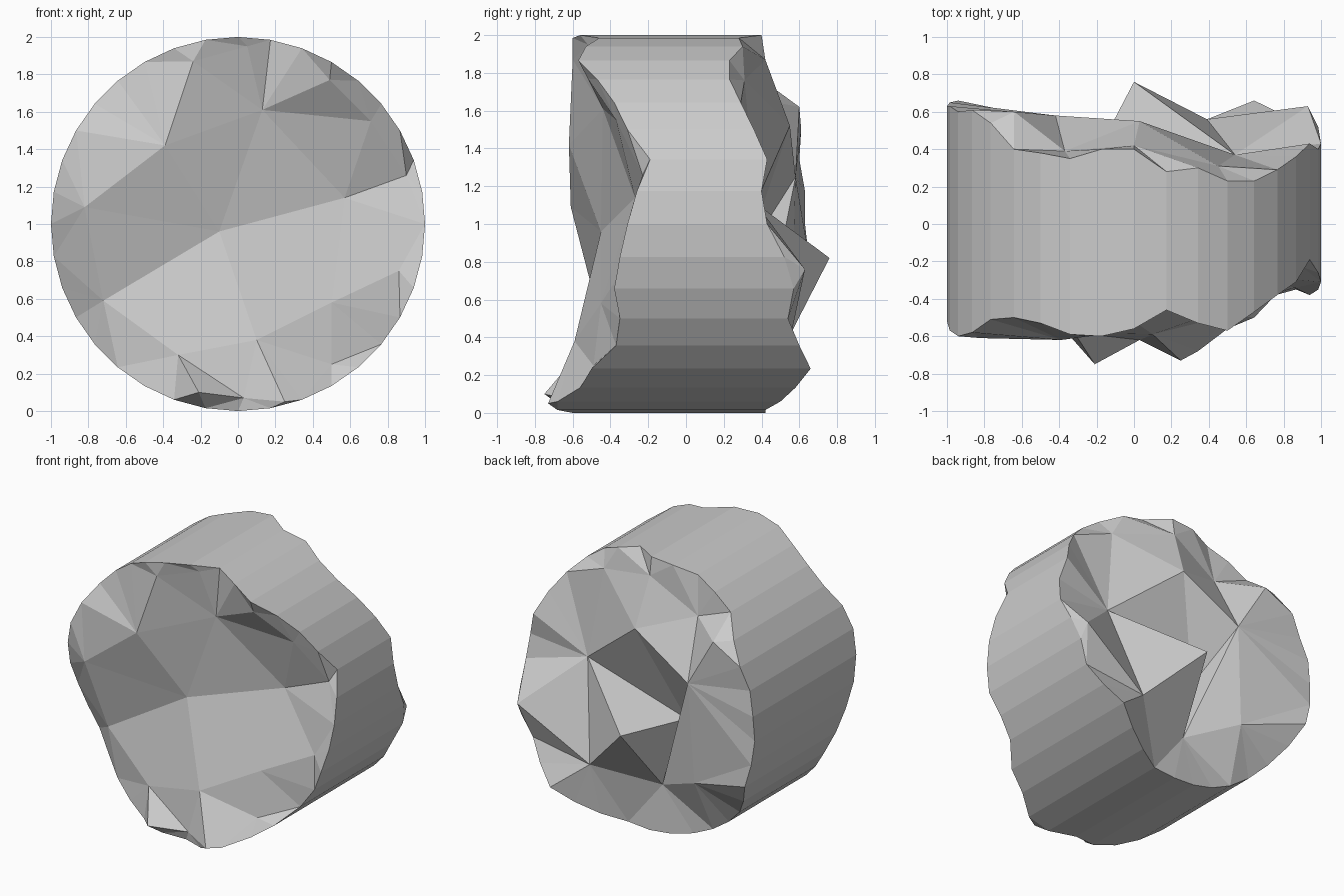
import bpy, bmesh
from math import cos, sin, radians
from mathutils import Vector
from mathutils.geometry import delaunay_2d_cdt

if "Cube" in bpy.data.objects:
    bpy.data.objects.remove(bpy.data.objects["Cube"])

# Depth (y) of each broken rim, every 10 degrees round the barrel from +x
FRONT_RIM = [-.31, -.26, -.19, -.31, -.38, -.47, -.57, -.53, -.46, -.56, -.60, -.59,
             -.53, -.50, -.51, -.58, -.60, -.57, -.52, -.45, -.40, -.37, -.41, -.48,
             -.54, -.60, -.63, -.60, -.68, -.68, -.56, -.50, -.37, -.35, -.38, -.35]
BACK_RIM = [.43, .40, .43, .36, .29, .23, .23, .30, .28, .40, .40, .35,
            .38, .40, .54, .61, .60, .63, .63, .65, .66, .57, .47, .42,
            .40, .40, .41, .42, .42, .50, .58, .66, .60, .54, .57, .52]
# Facet corners on the chipped ends (x, y, z)
FRONT_CHIPS = [(-.82, -.61, 1.09), (-.72, -.48, .59), (-.10, -.45, .96), (.57, -.27, 1.14),
               (.13, -.44, 1.61), (-.39, -.62, 1.42), (-.24, -.60, 1.87), (.71, -.37, 1.55),
               (.90, -.23, 1.26), (.50, -.45, .58), (.50, -.49, .25), (.86, -.34, .75),
               (.10, -.59, .38), (-.32, -.58, .30), (.03, -.62, .07), (.25, -.73, .05),
               (-.21, -.75, .10), (.49, -.52, 1.77), (.05, -.52, 1.95)]
BACK_CHIPS = [(0, .76, .82), (.54, .37, 1.11), (.03, .55, 1.52), (-.42, .58, 1.25),
              (-.23, .32, .84), (.39, .56, .43), (-.09, .40, .35), (-.46, .56, .52),
              (-.37, .39, 1.66), (-.64, .60, 1.62), (.93, .63, .76),
              (.45, .31, 1.76), (0, .42, 1.87)]
# Ridges between facet corners (indices into the lists above)
FRONT_RIDGES = [(13, 14), (13, 16), (12, 15), (4, 7), (7, 8), (4, 18), (0, 5)]
BACK_RIDGES = [(1, 4), (0, 1), (0, 4), (0, 5), (1, 5), (0, 6), (4, 6), (3, 6), (3, 7),
               (3, 4), (2, 4), (1, 2), (2, 3), (2, 8)]

bm = bmesh.new()


def rim_loop(depths):
    step = 360 / len(depths)
    return [bm.verts.new((cos(radians(i * step)), y, 1 + sin(radians(i * step))))
            for i, y in enumerate(depths)]


def chipped_end(rim, chips, ridges):
    """Triangulate the rim plus its inner corners as seen along y."""
    verts = rim + [bm.verts.new(c) for c in chips]
    flat = [Vector((v.co.x, v.co.z)) for v in verts]
    n = len(rim)
    edges = [(i, (i + 1) % n) for i in range(n)]
    edges += [(n + a, n + b) for a, b in ridges]
    _, _, faces, origin, _, _ = delaunay_2d_cdt(flat, edges, [], 1, 1e-5)
    for f in faces:
        bm.faces.new([verts[origin[i][0]] for i in f])


front, back = rim_loop(FRONT_RIM), rim_loop(BACK_RIM)
# Barrel wall
for i in range(len(front)):
    j = (i + 1) % len(front)
    bm.faces.new((front[i], front[j], back[j], back[i]))
# Chipped ends
chipped_end(front, FRONT_CHIPS, FRONT_RIDGES)
chipped_end(back, BACK_CHIPS, BACK_RIDGES)
bmesh.ops.recalc_face_normals(bm, faces=bm.faces)

mesh = bpy.data.meshes.new("stone_core")
bm.to_mesh(mesh)
bm.free()
bpy.context.collection.objects.link(bpy.data.objects.new("stone_core", mesh))
